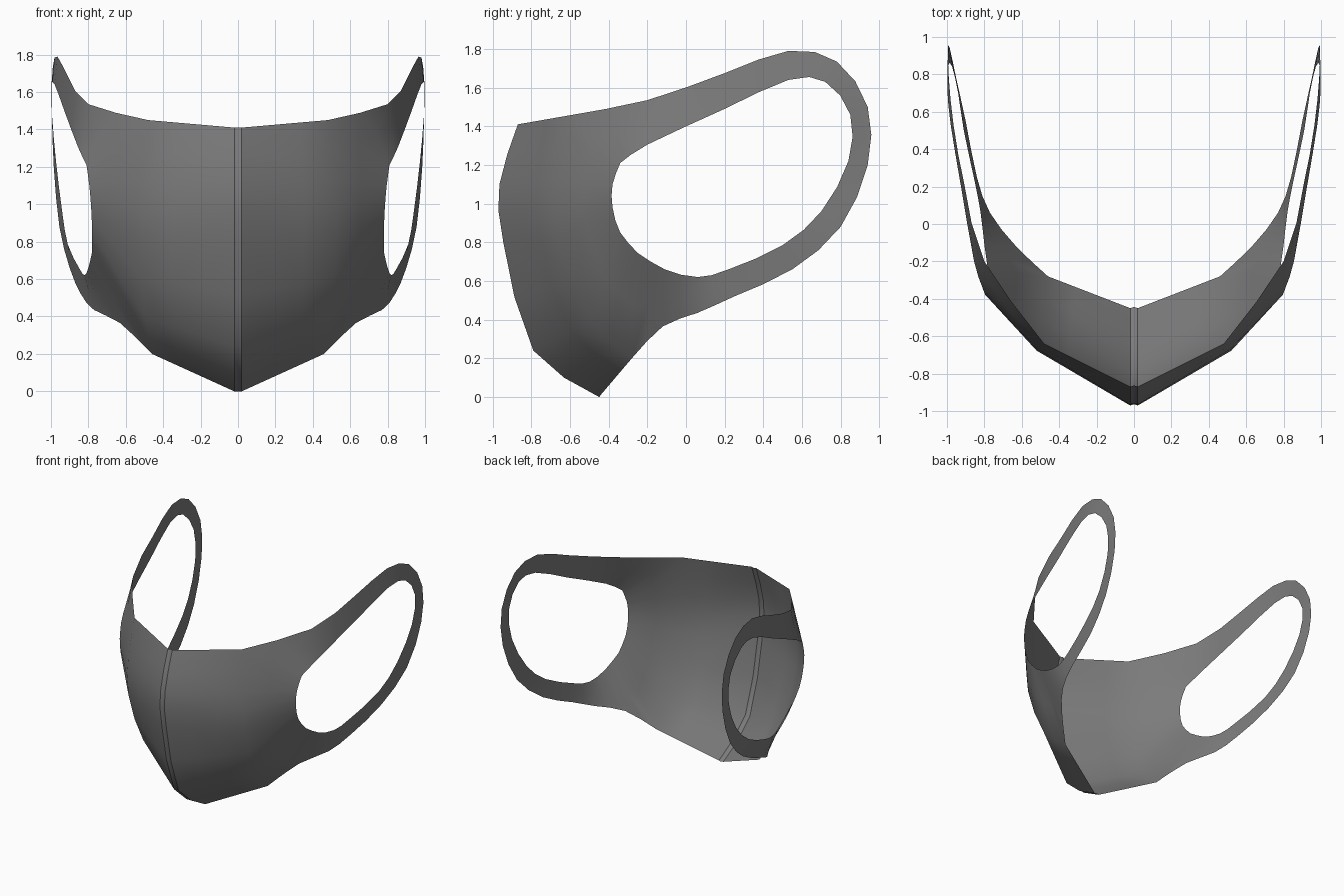
import bpy
import bmesh
from mathutils import Vector

# Remove the default cube only
cube = bpy.data.objects.get("Cube")
if cube:
    bpy.data.objects.remove(cube, do_unlink=True)

# Fabric colour
fabric = bpy.data.materials.new("charcoal_fabric")
fabric.use_nodes = True
grey = (0.2, 0.2, 0.2, 1)
fabric.diffuse_color = grey
fabric.node_tree.nodes["Principled BSDF"].inputs["Base Color"].default_value = grey


def smooth_rail(keys):
    """Return the key points with one curved midpoint between neighbours."""
    points = [Vector(k) for k in keys]
    first_ghost = points[0] * 2 - points[1]
    last_ghost = points[-1] * 2 - points[-2]
    padded = [first_ghost] + points + [last_ghost]
    rail = []
    for before, start, end, after in zip(padded, padded[1:], padded[2:], padded[3:]):
        rail.append(start)
        rail.append(((start + end) * 9 - before - after) / 16)
    rail.append(points[-1])
    return rail


def loft(mesh, rail_a, rail_b, steps=1):
    """Fill the space between two rails with rows of quads."""
    rows = []
    for step in range(steps + 1):
        blend = step / steps
        rows.append([mesh.verts.new(a.lerp(b, blend)) for a, b in zip(rail_a, rail_b)])
    for near, far in zip(rows, rows[1:]):
        for i in range(len(near) - 1):
            mesh.faces.new((near[i], near[i + 1], far[i + 1], far[i]))


# Vertical rails of the face panel, top to bottom
ridge = smooth_rail([(.02, -.87, 1.41), (.02, -.965, 1.1), (.02, -.945, .8),
                     (.02, -.79, .24), (.02, -.45, 0)])
seam = [Vector((0, p.y + .007, p.z)) for p in ridge]
cheek = smooth_rail([(.48, -.64, 1.45), (.515, -.67, 1.12), (.52, -.66, .82),
                     (.5, -.5, .4), (.46, -.28, .2)])
opening_front = smooth_rail([(.81, -.34, 1.21), (.795, -.38, 1.1), (.785, -.38, .98),
                             (.78, -.34, .85), (.78, -.25, .745)])

# Ear loop rails, from the lower cheek round the ear to the upper cheek
loop_outer = smooth_rail([
    (.46, -.28, .2), (.63, -.12, .365), (.77, .06, .435), (.84, .25, .52),
    (.9, .55, .66), (.955, .8, .88), (.985, .94, 1.2), (.995, .94, 1.5),
    (.99, .78, 1.735), (.965, .53, 1.79), (.905, .2, 1.675), (.8, -.2, 1.535),
    (.48, -.64, 1.45)])
loop_inner = smooth_rail([
    (.78, -.25, .745), (.8, -.11, .66), (.82, .06, .62), (.85, .22, .66),
    (.91, .5, .785), (.94, .7, .96), (.972, .84, 1.22), (.993, .85, 1.46),
    (.998, .72, 1.63), (.98, .53, 1.64), (.925, .2, 1.49), (.855, -.2, 1.305),
    (.81, -.34, 1.21)])

# Left half of the mask: nose seam, face panel, cheek and ear loop
bm = bmesh.new()
loft(bm, seam, ridge)
loft(bm, ridge, cheek, steps=3)
loft(bm, cheek, opening_front, steps=2)
loft(bm, loop_outer, loop_inner, steps=2)
bmesh.ops.remove_doubles(bm, verts=bm.verts, dist=.0005)
bmesh.ops.recalc_face_normals(bm, faces=bm.faces)

# Make the cloth face outwards
if sum(f.normal.x * f.calc_area() for f in bm.faces) < 0:
    bmesh.ops.reverse_faces(bm, faces=bm.faces)

mesh = bpy.data.meshes.new("face_mask")
bm.to_mesh(mesh)
bm.free()
mesh.materials.append(fabric)
mask = bpy.data.objects.new("face_mask", mesh)
bpy.context.collection.objects.link(mask)

# Mirror to the right half and smooth the cloth
mirror = mask.modifiers.new("mirror", 'MIRROR')
mirror.use_clip = True
bpy.ops.object.select_all(action='DESELECT')
mask.select_set(True)
bpy.context.view_layer.objects.active = mask
bpy.ops.object.modifier_apply(modifier=mirror.name)
bpy.ops.object.shade_smooth_by_angle(angle=.7)
